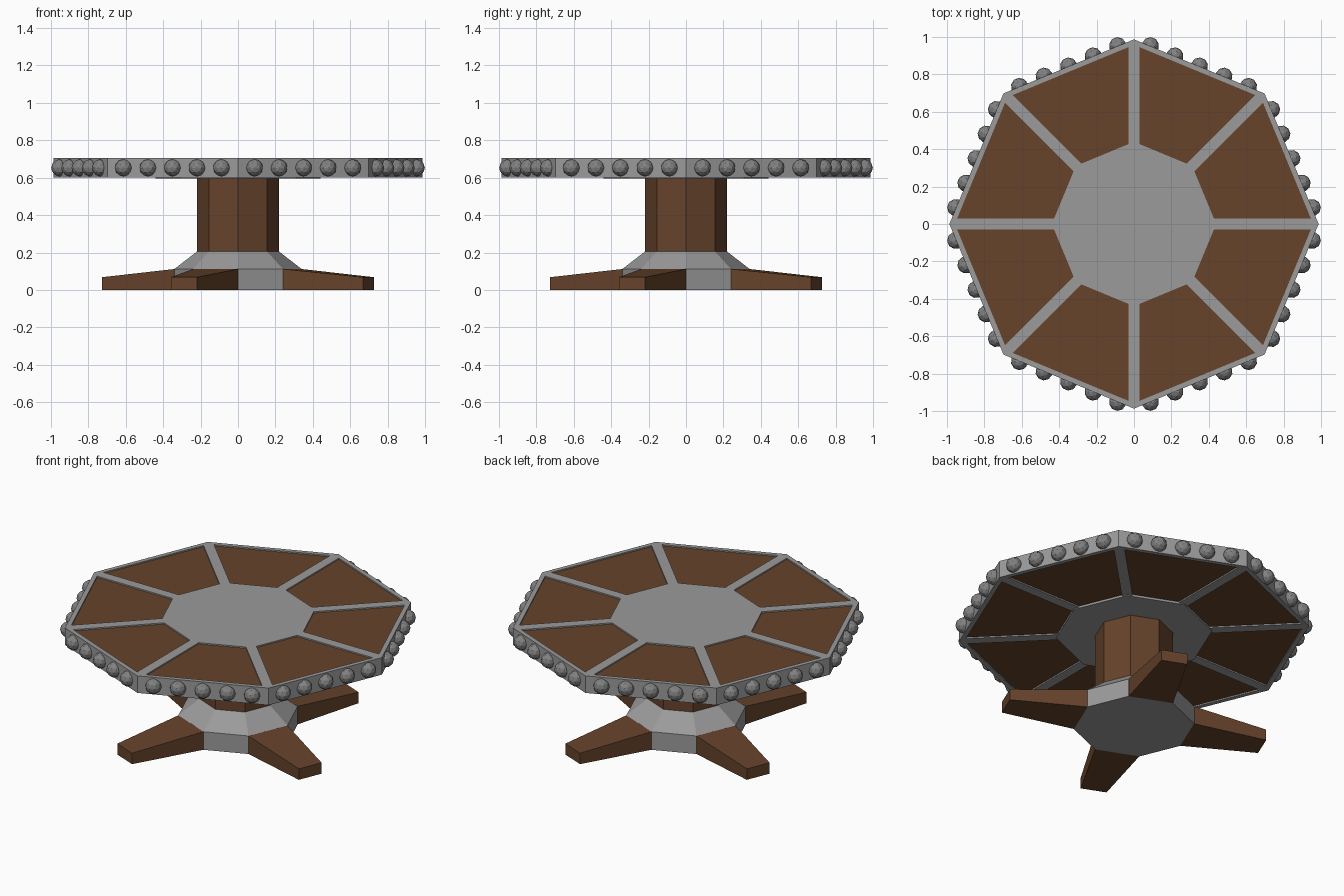
import bpy, bmesh
from math import pi, sin, cos, tan
from mathutils import Matrix, Vector

if "Cube" in bpy.data.objects:
    bpy.data.objects.remove(bpy.data.objects["Cube"])

STEP = pi / 4
HALF = pi / 8


def material(name, r, g, b):
    mat = bpy.data.materials.new(name)
    mat.diffuse_color = (r, g, b, 1)
    mat.use_nodes = True
    mat.node_tree.nodes["Principled BSDF"].inputs["Base Color"].default_value = mat.diffuse_color
    return mat


wood = material("wood", 0.133, 0.056, 0.024)
metal = material("metal", 0.326, 0.326, 0.326)
dark_metal = material("dark_metal", 0.22, 0.22, 0.22)


def finish(name, bm, mat=None):
    bmesh.ops.recalc_face_normals(bm, faces=bm.faces)
    mesh = bpy.data.meshes.new(name)
    bm.to_mesh(mesh)
    bm.free()
    obj = bpy.data.objects.new(name, mesh)
    bpy.context.collection.objects.link(obj)
    if mat:
        mesh.materials.append(mat)
    return obj


def loft(bm, loops, angle=0):
    """Closed solid through matching loops, turned about z."""
    rot = Matrix.Rotation(angle, 4, 'Z')
    rings = [[bm.verts.new(rot @ Vector(p)) for p in loop] for loop in loops]
    for a, b in zip(rings, rings[1:]):
        for i in range(len(a)):
            j = (i + 1) % len(a)
            bm.faces.new((a[i], a[j], b[j], b[i]))
    bm.faces.new(rings[0][::-1])
    bm.faces.new(rings[-1])


def octagon(r, z):
    return [(r * cos(i * STEP), r * sin(i * STEP), z) for i in range(8)]


def stacked(name, profile, mat=None):
    bm = bmesh.new()
    loft(bm, [octagon(r, z) for r, z in profile])
    return finish(name, bm, mat)


def wedges(name, inner, outer, gap, z0, z1, mat=None):
    """Eight trapezoids lying between the spokes."""
    bm = bmesh.new()
    wi, wo = (u * tan(HALF) - gap / cos(HALF) for u in (inner, outer))
    outline = [(inner, -wi), (outer, -wo), (outer, wo), (inner, wi)]
    for k in range(8):
        loft(bm, [[(x, y, z) for x, y in outline] for z in (z0, z1)], HALF + k * STEP)
    return finish(name, bm, mat)


# Table top frame: octagon with eight openings, leaving rim, spokes and hub
frame = stacked("top_frame", [(0.987, 0.60), (0.987, 0.706)], metal)
cutter = wedges("opening_cutter", 0.406, 0.885, 0.03, 0.5, 0.8, metal)
cutter.hide_render = True
cut = frame.modifiers.new("openings", 'BOOLEAN')
cut.operation = 'DIFFERENCE'
cut.solver = 'EXACT'
cut.object = cutter
bpy.context.view_layer.objects.active = frame
bpy.ops.object.modifier_apply(modifier=cut.name)
bpy.data.objects.remove(cutter)

# Recessed wooden panels and the plate beneath the hub
wedges("top_panels", 0.40, 0.89, 0.025, 0.608, 0.698, wood)
stacked("hub_plate", [(0.44, 0.595), (0.44, 0.61)], metal)

# Studs, five on each side of the rim
bm = bmesh.new()
for side in range(8):
    for i in range(-2, 3):
        place = Matrix.Rotation(HALF + side * STEP, 4, 'Z') @ Matrix.Translation((0.914, i * 0.142, 0.653))
        bmesh.ops.create_icosphere(bm, subdivisions=2, radius=0.046, matrix=place)
finish("rim_studs", bm, dark_metal)

# Column and base
stacked("column", [(0.22, 0.2), (0.22, 0.605)], wood)
stacked("base", [(0.34, 0), (0.34, 0.112), (0.22, 0.205)], metal)


# Four tapered feet on alternate sides of the base
def section(u, w, h):
    return [(u, -w, 0), (u, w, 0), (u, w, h), (u, -w, h)]


bm = bmesh.new()
for k in range(4):
    loft(bm, [section(0.313, 0.13, 0.112), section(0.755, 0.076, 0.068)], -HALF + k * pi / 2)
finish("feet", bm, wood)
